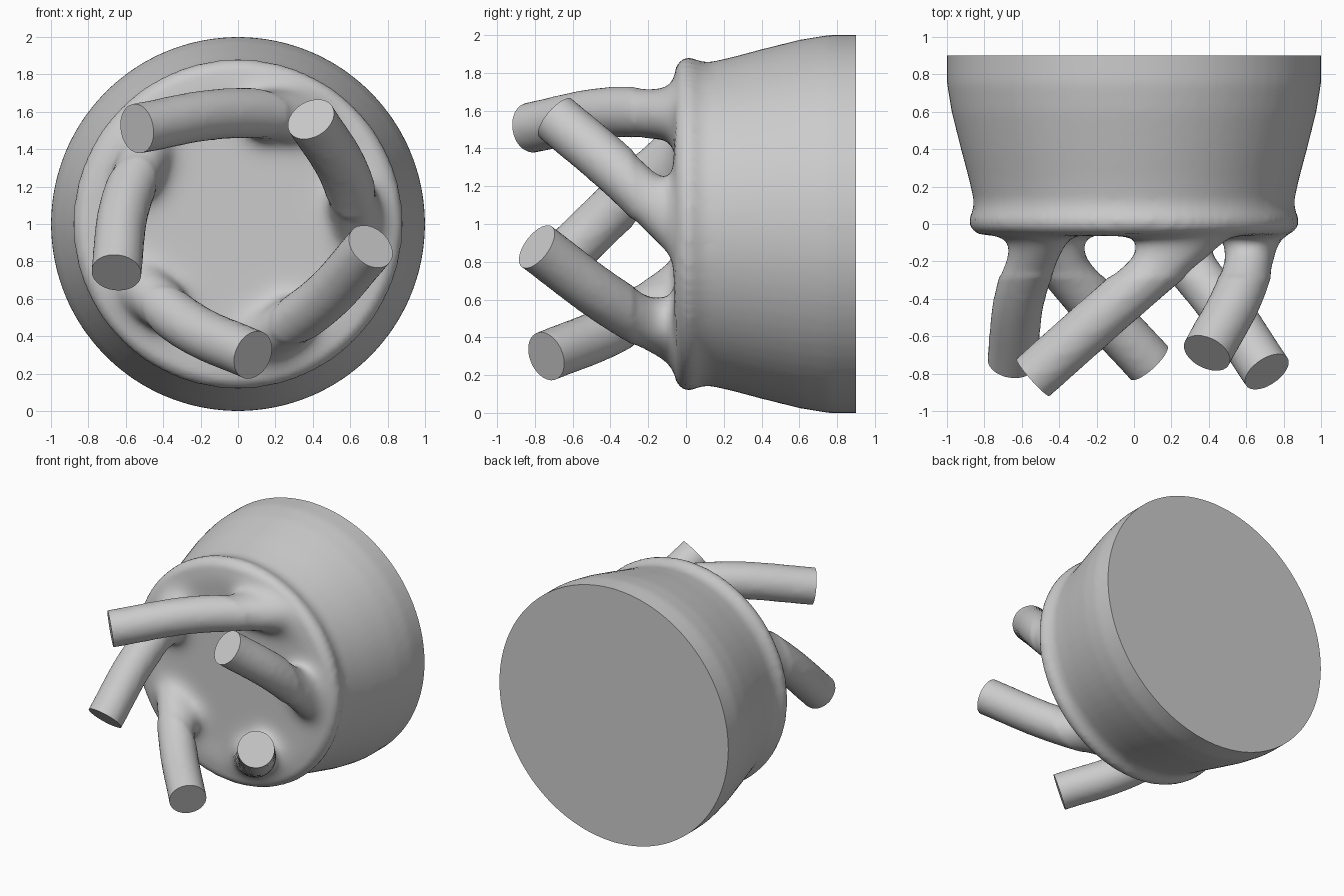
import bpy, bmesh, math
from mathutils import Vector

if "Cube" in bpy.data.objects:
    bpy.data.objects.remove(bpy.data.objects["Cube"])

AXIS = Vector((0, 0, 1))          # body axis runs along y at z = 1
R = 0.137                         # strut radius
solid = bmesh.new()               # rough overlapping parts, fused later


def add_tube(points, radius):
    """Append a capped round tube through the points."""
    cu = bpy.data.curves.new("path", 'CURVE')
    cu.dimensions = '3D'
    cu.bevel_depth = radius
    cu.bevel_resolution = 6
    cu.use_fill_caps = True
    sp = cu.splines.new('BEZIER')
    sp.bezier_points.add(len(points) - 1)
    for bp, p in zip(sp.bezier_points, points):
        bp.co = p
        bp.handle_left_type = bp.handle_right_type = 'AUTO'
    ob = bpy.data.objects.new("path", cu)
    bpy.context.collection.objects.link(ob)
    dg = bpy.context.evaluated_depsgraph_get()
    me = bpy.data.meshes.new_from_object(ob.evaluated_get(dg))
    solid.from_mesh(me)
    bpy.data.objects.remove(ob)


# Bell-shaped body with a rounded lip: (y, radius), left long at the back for trimming
profile = [(1.0, 0), (1.0, 1.0), (0.9, 1.0), (0.75, 1.0), (0.6, 0.975), (0.4, 0.925),
           (0.25, 0.885), (0.12, 0.855), (0.07, 0.862), (0.02, 0.885), (-0.03, 0.87),
           (-0.06, 0.82), (-0.07, 0.74), (-0.055, 0.6), (-0.055, 0)]
ring = [solid.verts.new((r, y, 1)) for y, r in profile]
edges = [solid.edges.new(p) for p in zip(ring, ring[1:])]
bmesh.ops.spin(solid, geom=ring + edges, cent=AXIS, axis=(0, 1, 0),
               angle=math.tau, steps=72)
bmesh.ops.remove_doubles(solid, verts=solid.verts, dist=1e-4)
bmesh.ops.recalc_face_normals(solid, faces=solid.faces)

# Five leaning struts: tip and root centres
struts = [((-0.54, -0.82, 1.51), (0.40, 0.0, 1.57)),
          ((0.39, -0.69, 1.56), (0.66, 0.0, 0.93)),
          ((0.71, -0.79, 0.88), (0.10, 0.0, 0.36)),
          ((0.08, -0.74, 0.30), (-0.56, 0.0, 0.70)),
          ((-0.65, -0.73, 0.74), (-0.46, 0.0, 1.44))]
cuts = [(Vector((0, 0.9, 1)), Vector((0, 1, 0)), 1.3)]
for tip, root in struts:
    tip, root = Vector(tip), Vector(root)
    mid = (tip + root) / 2
    out = Vector((mid.x, 0, mid.z - 1)).normalized()
    mid += out * 0.05
    d = (tip - mid).normalized()
    add_tube([tip + d * 0.12, tip, mid, root], R)
    cuts.append((tip, d, 0.3))
    # web filling the acute corner where the strut meets the lip
    a = mid.lerp(root, 0.45)
    b = root.lerp(mid, 0.5)
    b.y = 0.0
    add_tube([a, b], R)

# Fuse everything
me = bpy.data.meshes.new("woven_cup")
solid.to_mesh(me)
solid.free()
cup = bpy.data.objects.new("cup_with_struts", me)
bpy.context.collection.objects.link(cup)
mod = cup.modifiers.new("fuse", 'REMESH')
mod.mode = 'VOXEL'
mod.voxel_size = 0.025
dg = bpy.context.evaluated_depsgraph_get()
fused = bpy.data.meshes.new_from_object(cup.evaluated_get(dg))
cup.modifiers.clear()

bm = bmesh.new()
bm.from_mesh(fused)

# Fillet the strut roots
for i in range(25):
    if i < 3:
        sel = bm.verts[:]
    else:
        sel = [v for v in bm.verts
               if -0.28 < v.co.y < 0 and math.hypot(v.co.x, v.co.z - 1) < 0.82]
    bmesh.ops.smooth_vert(bm, verts=sel, factor=0.5, use_axis_x=True,
                          use_axis_y=True, use_axis_z=True)

# Trim the back and the strut tips flat
for co, no, reach in cuts:
    faces = [f for f in bm.faces if (f.calc_center_median() - co).length < reach]
    geom = set(faces)
    for f in faces:
        geom.update(f.edges)
        geom.update(f.verts)
    res = bmesh.ops.bisect_plane(bm, geom=list(geom), plane_co=co, plane_no=no,
                                 clear_outer=True, dist=1e-5)
    rim = [e for e in res["geom_cut"] if isinstance(e, bmesh.types.BMEdge)]
    bmesh.ops.edgeloop_fill(bm, edges=rim)
bmesh.ops.recalc_face_normals(bm, faces=bm.faces)
bm.to_mesh(me)
bm.free()

bpy.context.view_layer.objects.active = cup
cup.select_set(True)
bpy.ops.object.shade_smooth_by_angle(angle=math.radians(40))
